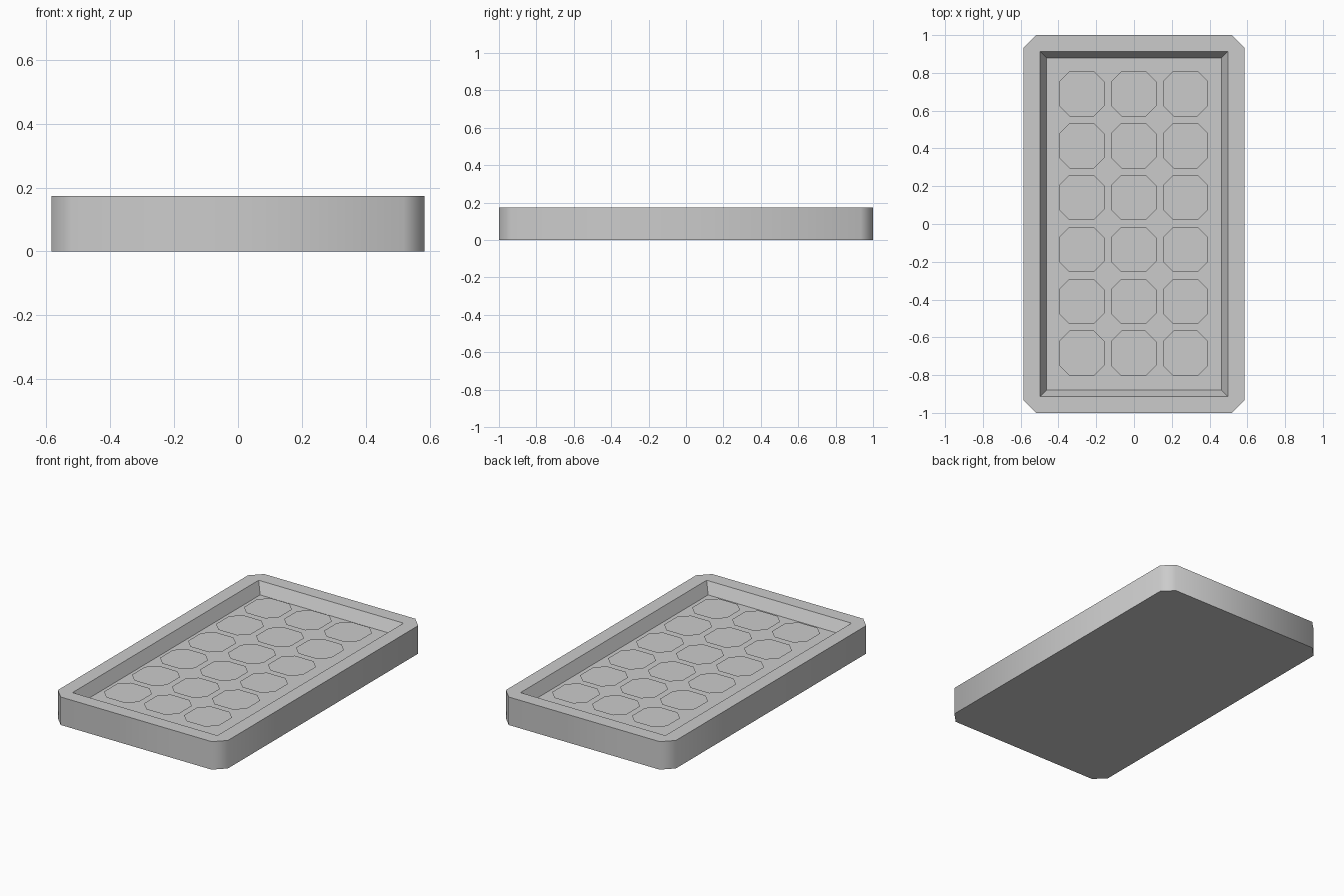
import bpy
import bmesh
from math import radians

if "Cube" in bpy.data.objects:
    bpy.data.objects.remove(bpy.data.objects["Cube"])


def chamfered(hx, hy, c):
    return [(hx - c, -hy), (hx, -hy + c), (hx, hy - c), (hx - c, hy),
            (-hx + c, hy), (-hx, hy - c), (-hx, -hy + c), (-hx + c, -hy)]


def rect(hx, hy):
    return [(hx, -hy), (hx, hy), (-hx, hy), (-hx, -hy)]


def ring(bm, pts, z, cx=0, cy=0):
    return [bm.verts.new((x + cx, y + cy, z)) for x, y in pts]


def bridge(bm, a, b):
    n = len(a)
    for i in range(n):
        j = (i + 1) % n
        bm.faces.new((a[i], a[j], b[j], b[i]))


def make_object(name, bm):
    mesh = bpy.data.meshes.new(name)
    bm.to_mesh(mesh)
    bm.free()
    obj = bpy.data.objects.new(name, mesh)
    bpy.context.collection.objects.link(obj)
    return obj


# Tray: chamfered outer wall, flat rim, sloped rectangular recess
bm = bmesh.new()
outer = chamfered(0.585, 1.0, 0.066)
bottom = ring(bm, outer, 0)
top = ring(bm, outer, 0.174)
opening = ring(bm, rect(0.498, 0.914), 0.174)
floor = ring(bm, rect(0.464, 0.88), 0.105)
bm.faces.new(bottom[::-1])
bridge(bm, bottom, top)
for i in range(4):
    a, b = top[2 * i], top[2 * i + 1]
    c = top[(2 * i + 2) % 8]
    bm.faces.new((a, b, opening[i]))
    bm.faces.new((b, c, opening[(i + 1) % 4], opening[i]))
bridge(bm, opening, floor)
bm.faces.new(floor)
tray = make_object("tray", bm)
bpy.context.view_layer.objects.active = tray
tray.select_set(True)
bpy.ops.object.shade_smooth_by_angle(angle=radians(50))

# Grid of octagonal tops inside the recess
bm = bmesh.new()
for row in range(6):
    for col in range(3):
        bm.faces.new(ring(bm, chamfered(0.12, 0.12, 0.056), 0.144,
                          -0.277 + 0.275 * col, -0.685 + 0.275 * row))
make_object("octagon_tops", bm)
